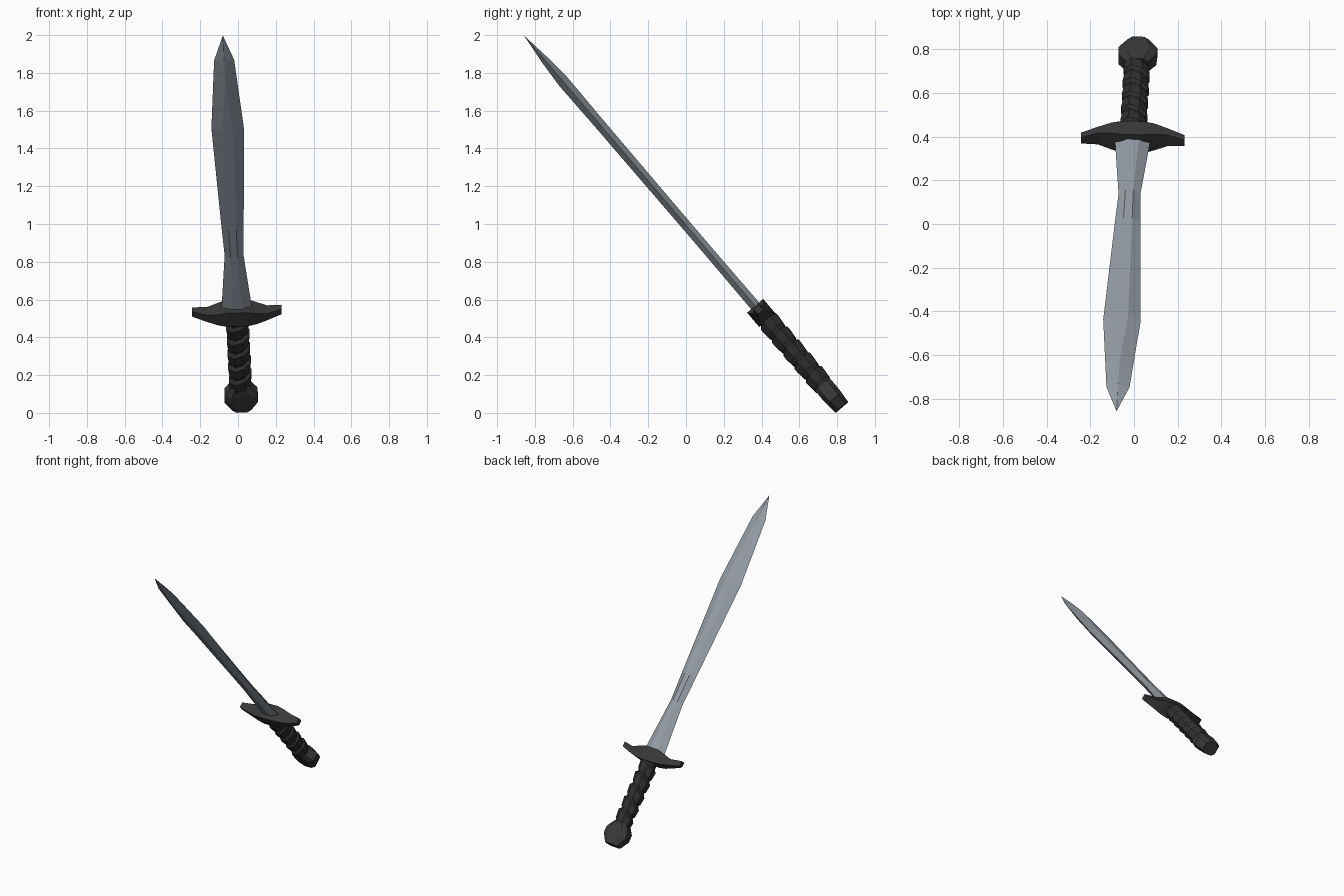
import bpy, bmesh, math
from mathutils import Vector, Matrix

if "Cube" in bpy.data.objects:
    bpy.data.objects.remove(bpy.data.objects["Cube"])

# Sword frame: local x = width, y = thickness, z = along the sword from pommel to tip
along = Vector((-0.0386, -0.65, 0.76)).normalized()
thick = Vector((0, 0.76, 0.65)).normalized()
wide = thick.cross(along).normalized()
thick = along.cross(wide)
FRAME = Matrix((wide, thick, along)).transposed().to_4x4()
FRAME.translation = (0.02, 0.825, 0.03)


def material(name, colour):
    m = bpy.data.materials.new(name)
    m.diffuse_color = (*colour, 1)
    m.use_nodes = True
    m.node_tree.nodes["Principled BSDF"].inputs["Base Color"].default_value = m.diffuse_color
    return m


steel = material("blue grey steel", (0.30, 0.335, 0.375))
iron = material("dark iron", (0.04, 0.04, 0.04))
leather = material("black leather", (0.03, 0.03, 0.03))


def loft(name, rings, mat):
    """Skin a list of equal-length rings of local points and cap the ends."""
    bm = bmesh.new()
    loops = [[bm.verts.new(p) for p in ring] for ring in rings]
    n = len(loops[0])
    for a, b in zip(loops, loops[1:]):
        for i in range(n):
            j = (i + 1) % n
            bm.faces.new((a[i], a[j], b[j], b[i]))
    bm.faces.new(loops[0][::-1])
    bm.faces.new(loops[-1])
    bmesh.ops.remove_doubles(bm, verts=bm.verts, dist=0.0005)
    bmesh.ops.recalc_face_normals(bm, faces=bm.faces)
    me = bpy.data.meshes.new(name)
    bm.to_mesh(me)
    bm.free()
    me.materials.append(mat)
    ob = bpy.data.objects.new(name, me)
    ob.matrix_world = FRAME
    bpy.context.collection.objects.link(ob)
    return ob


# Blade: six-sided section, (position, half width, half flat, half thickness)
blade = [(0.66, 0.083, 0.030, 0.028), (1.06, 0.050, 0.018, 0.026),
         (1.26, 0.059, 0.020, 0.026), (1.947, 0.086, 0.028, 0.028),
         (2.27, 0.0635, 0.002, 0.031), (2.42, 0.053, 0.001, 0.020),
         (2.592, 0.0, 0.0, 0.0)]
loft("blade", [[(-w, 0, s), (-c, -t, s), (c, -t, s), (w, 0, s), (c, t, s), (-c, t, s)]
               for s, w, c, t in blade], steel)

# Crossguard: swept wings, (x, lower, upper, half thickness), mirrored
wing = [(0.05, 0.61, 0.705, 0.056), (0.10, 0.615, 0.69, 0.048),
        (0.16, 0.63, 0.675, 0.034), (0.237, 0.655, 0.69, 0.018)]
sections = [(-x, lo, hi, t) for x, lo, hi, t in reversed(wing)] + wing
loft("crossguard", [[(x, -t, lo), (x, t, lo), (x, t, hi), (x, -t, hi)]
                    for x, lo, hi, t in sections], iron)


# Grip: slanted wrapped bands of an eight-sided section
def octagon(s, r, tilt):
    pts = []
    for i in range(8):
        a = math.tau * (i + 0.5) / 8
        x, y = r * 1.03 * math.cos(a), r * math.sin(a)
        pts.append((x, y, s + tilt * x + 0.12 * y))
    return pts


grip = [octagon(0.11, 0.045, 0)]
bands, start, length = 5, 0.15, 0.092
for k in range(bands):
    s = start + k * length
    for f, r in ((0.02, 0.050), (0.14, 0.058), (0.75, 0.064), (0.92, 0.050)):
        grip.append(octagon(s + f * length, r, 0.4))
grip.append(octagon(0.645, 0.05, 0))
loft("grip", grip, leather)

# Pommel: flared block, (position, half width, half thickness)
pommel = [(0, 0.05, 0.044), (0.06, 0.089, 0.049), (0.11, 0.086, 0.052), (0.16, 0.05, 0.05)]
loft("pommel", [[(-w, -t * 0.6, s), (-w * 0.55, -t, s), (w * 0.55, -t, s), (w, -t * 0.6, s),
                 (w, t * 0.6, s), (w * 0.55, t, s), (-w * 0.55, t, s), (-w, t * 0.6, s)]
                for s, w, t in pommel], iron)
